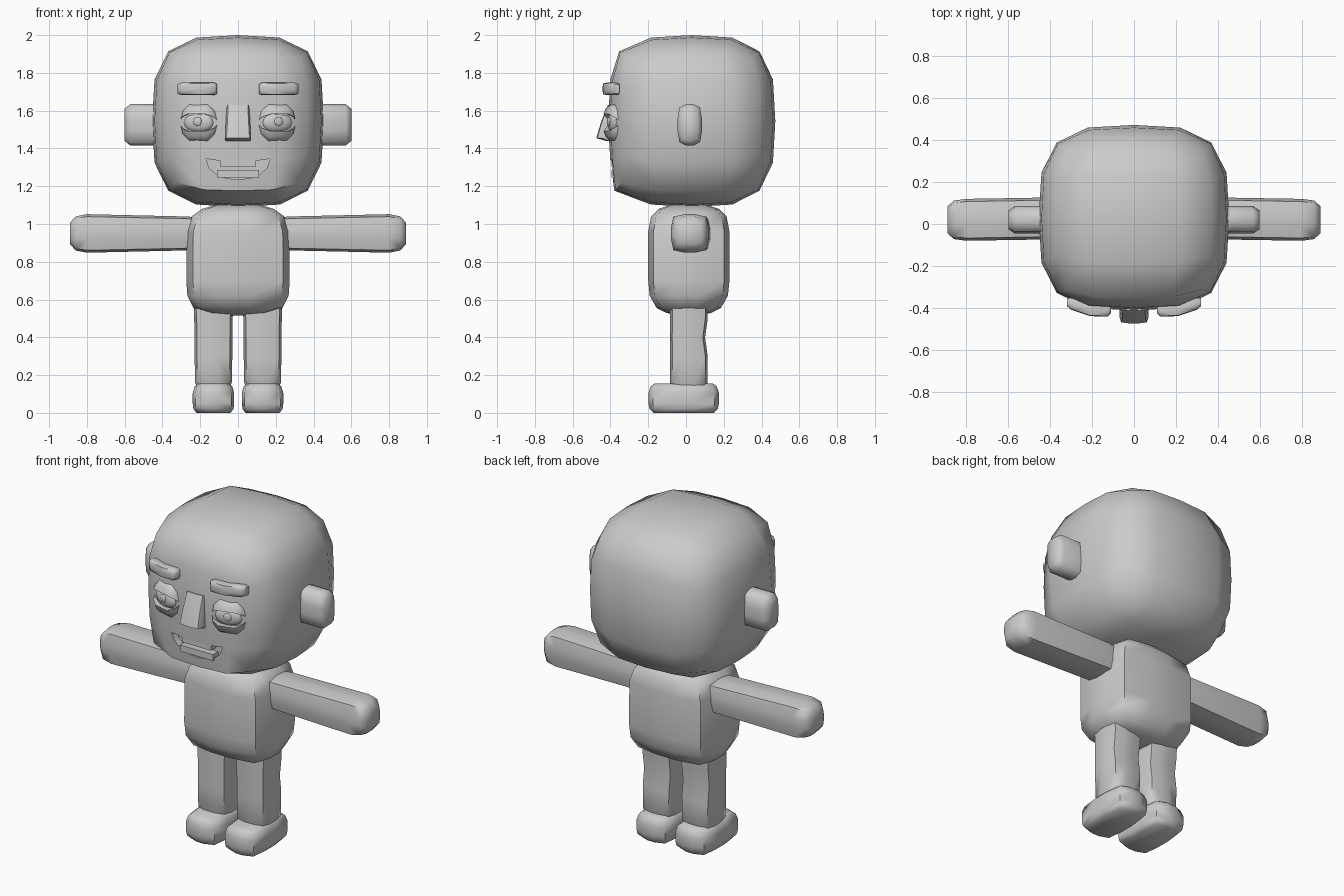
import bpy, bmesh, math
from mathutils import Vector, Matrix

cube = bpy.data.objects.get("Cube")
if cube:
    bpy.data.objects.remove(cube, do_unlink=True)

grey = bpy.data.materials.new("plain grey")
grey.use_nodes = True
COLOUR = (0.6, 0.6, 0.6, 1)
grey.diffuse_color = COLOUR
grey.node_tree.nodes["Principled BSDF"].inputs["Base Color"].default_value = COLOUR


def finish(name, bm, angle=60):
    """Turn a bmesh into a smooth grey object."""
    bmesh.ops.recalc_face_normals(bm, faces=bm.faces)
    mesh = bpy.data.meshes.new(name)
    bm.to_mesh(mesh)
    bm.free()
    mesh.materials.append(grey)
    ob = bpy.data.objects.new(name, mesh)
    bpy.context.collection.objects.link(ob)
    smooth(ob, angle)
    return ob


def smooth(ob, angle):
    bpy.ops.object.select_all(action='DESELECT')
    ob.select_set(True)
    bpy.context.view_layer.objects.active = ob
    bpy.ops.object.shade_smooth_by_angle(angle=math.radians(angle))


def loft(name, rings, centre, axis='z', side=1, p=5, angle=60):
    """Rounded-square rings (position, half width, half depth, y offset) along z or x."""
    bm = bmesh.new()
    loops = []
    for t, h1, h2, off in rings:
        loop = []
        for i in range(12):
            a = math.radians(15 + 30 * i)
            c, s = math.cos(a), math.sin(a)
            k = (abs(c) ** p + abs(s) ** p) ** (-1 / p)
            u, v = c * k * h1, s * k * h2
            co = Vector((u, v + off, t)) if axis == 'z' else Vector((t, u + off, v))
            co += Vector(centre)
            co.x *= side
            loop.append(bm.verts.new(co))
        loops.append(loop)
    for a, b in zip(loops, loops[1:]):
        for i in range(12):
            j = (i + 1) % 12
            bm.faces.new((a[i], a[j], b[j], b[i]))
    bm.faces.new(loops[0])
    bm.faces.new(loops[-1])
    return finish(name, bm, angle)


def ball(name, centre, size, p, cuts=3, jaw=0.0):
    """Cube grid blown up to a superellipsoid; jaw pushes the front edges forward."""
    bm = bmesh.new()
    bmesh.ops.create_cube(bm, size=2)
    bmesh.ops.subdivide_edges(bm, edges=bm.edges, cuts=cuts, use_grid_fill=True)
    for v in bm.verts:
        d = v.co.copy()
        n = d / sum(abs(x) ** p for x in d) ** (1 / p)
        v.co = Vector(centre) + Vector(n[i] * size[i] for i in range(3))
        if d.y < -0.99 and abs(d.z) > 0.99:
            v.co.y -= jaw if d.z < 0 else jaw / 2
    return finish(name, bm, 75)


def plate(name, outline, front, back):
    """Prism of an x-z outline between two y values."""
    bm = bmesh.new()
    face = bm.faces.new([bm.verts.new((x, front, z)) for x, z in outline])
    ext = bmesh.ops.extrude_face_region(bm, geom=[face])
    for v in ext["geom"]:
        if isinstance(v, bmesh.types.BMVert):
            v.co.y = back
    return finish(name, bm, 30)


def lid(name, up, place):
    """Faceted eyelid shell, from the eye opening out to the head."""
    bm = bmesh.new()
    rows = []
    for j in range(4):
        v = 0.4 + (math.pi / 2 - 0.4) * j / 3
        row = []
        for i in range(7):
            u = math.pi * i / 6
            w = min(1, math.sin(u) * 1.155) + 0.02
            row.append(bm.verts.new((0.1 * math.cos(u), -0.05 * w * math.cos(v),
                                     up * (0.01 + 0.088 * w * math.sin(v)))))
        rows.append(row)
    # Inner rim closes the shell at the opening
    rows.insert(0, [bm.verts.new((v.co.x, 0.02, v.co.z)) for v in rows[0]])
    for a, b in zip(rows, rows[1:]):
        for i in range(6):
            bm.faces.new((a[i], a[i + 1], b[i + 1], b[i]))
    bm.faces.new([rows[0][i] for i in range(7)] + [rows[-1][i] for i in reversed(range(7))])
    bm.transform(place)
    return finish(name, bm, 40)


# Head with a cut smile
head = ball("head", (0, 0.03, 1.545), (0.455, 0.443, 0.455), 3.3, jaw=0.05)
smile = [(-0.17, 1.345), (-0.1, 1.335), (0.1, 1.335), (0.17, 1.345)]
smile += [(0.165 * math.cos(a), 1.335 - 0.1 * math.sin(a))
          for a in (math.pi * k / 8 for k in range(1, 8))]
cutter = plate("mouth_cutter", smile, -0.6, -0.345)
cutter.hide_render = True
cut = head.modifiers.new("mouth", 'BOOLEAN')
cut.operation, cut.object, cut.solver = 'DIFFERENCE', cutter, 'EXACT'
bpy.context.view_layer.objects.active = head
bpy.ops.object.modifier_apply(modifier=cut.name)
bpy.data.objects.remove(cutter, do_unlink=True)
smooth(head, 60)

# Teeth and nose
for name, w, low, high in (("upper_teeth", 0.095, 1.305, 1.34), ("lower_teeth", 0.11, 1.247, 1.285)):
    plate(name, [(-w, low), (w, low), (w, high), (-w, high)], -0.395, -0.34)
loft("nose", [(1.44, 0.066, 0.025, -0.4), (1.455, 0.07, 0.042, -0.433), (1.54, 0.064, 0.035, -0.415),
              (1.63, 0.06, 0.02, -0.393)], (0, 0, 0), angle=35)

# Torso
loft("torso", [(0.515, 0.08, 0.06, 0), (0.53, 0.16, 0.12, 0), (0.555, 0.235, 0.17, 0),
               (0.62, 0.268, 0.207, 0), (0.7, 0.274, 0.215, 0), (0.96, 0.272, 0.215, 0),
               (1.04, 0.245, 0.2, 0), (1.08, 0.19, 0.16, 0), (1.1, 0.12, 0.1, 0)], (0, 0.015, 0))

for s, label in ((1, "left"), (-1, "right")):
    # Limbs
    loft(label + "_arm", [(0.2, 0.09, 0.085, 0.01), (0.28, 0.1, 0.09, 0.01), (0.5, 0.1, 0.095, 0.005),
                          (0.8, 0.1, 0.102, 0), (0.86, 0.092, 0.09, 0), (0.89, 0.065, 0.055, 0)],
         (0, 0.02, 0.95), 'x', s)
    loft(label + "_leg", [(0.13, 0.085, 0.085, 0), (0.16, 0.097, 0.1, 0), (0.3, 0.1, 0.1, 0),
                          (0.4, 0.1, 0.093, -0.007), (0.5, 0.102, 0.1, 0), (0.62, 0.105, 0.1, 0)],
         (0.13, 0.015, 0), side=s)
    loft(label + "_foot", [(0, 0.09, 0.16, 0), (0.02, 0.106, 0.18, 0), (0.05, 0.11, 0.187, 0),
                           (0.105, 0.11, 0.187, 0), (0.14, 0.1, 0.175, 0), (0.155, 0.08, 0.155, 0)],
         (0.13, -0.012, 0), side=s)
    # Ear and brow
    loft(label + "_ear", [(0.4, 0.065, 0.11, 0), (0.57, 0.065, 0.11, 0), (0.6, 0.045, 0.085, 0)],
         (0, 0.02, 1.525), 'x', s, p=4)
    loft(label + "_brow", [(0.11, 0.02, 0.025, -0.405), (0.125, 0.03, 0.033, -0.412),
                           (0.21, 0.03, 0.033, -0.41), (0.3, 0.03, 0.033, -0.38),
                           (0.32, 0.02, 0.025, -0.372)], (0, 0, 1.715), 'x', s)
    # Eye, turned to follow the head
    place = Matrix.Translation((0.207 * s, -0.378, 1.537)) @ Matrix.Rotation(0.26 * s, 4, 'Z')
    lid(label + "_upper_lid", 1, place)
    lid(label + "_lower_lid", -1, place)
    eye = ball(label + "_eyeball", (0, 0, 0), (0.085, 0.035, 0.055), 2)
    pupil = ball(label + "_pupil", (0, -0.03, 0.005), (0.024, 0.01, 0.024), 2)
    for ob in (eye, pupil):
        ob.data.transform(place)
